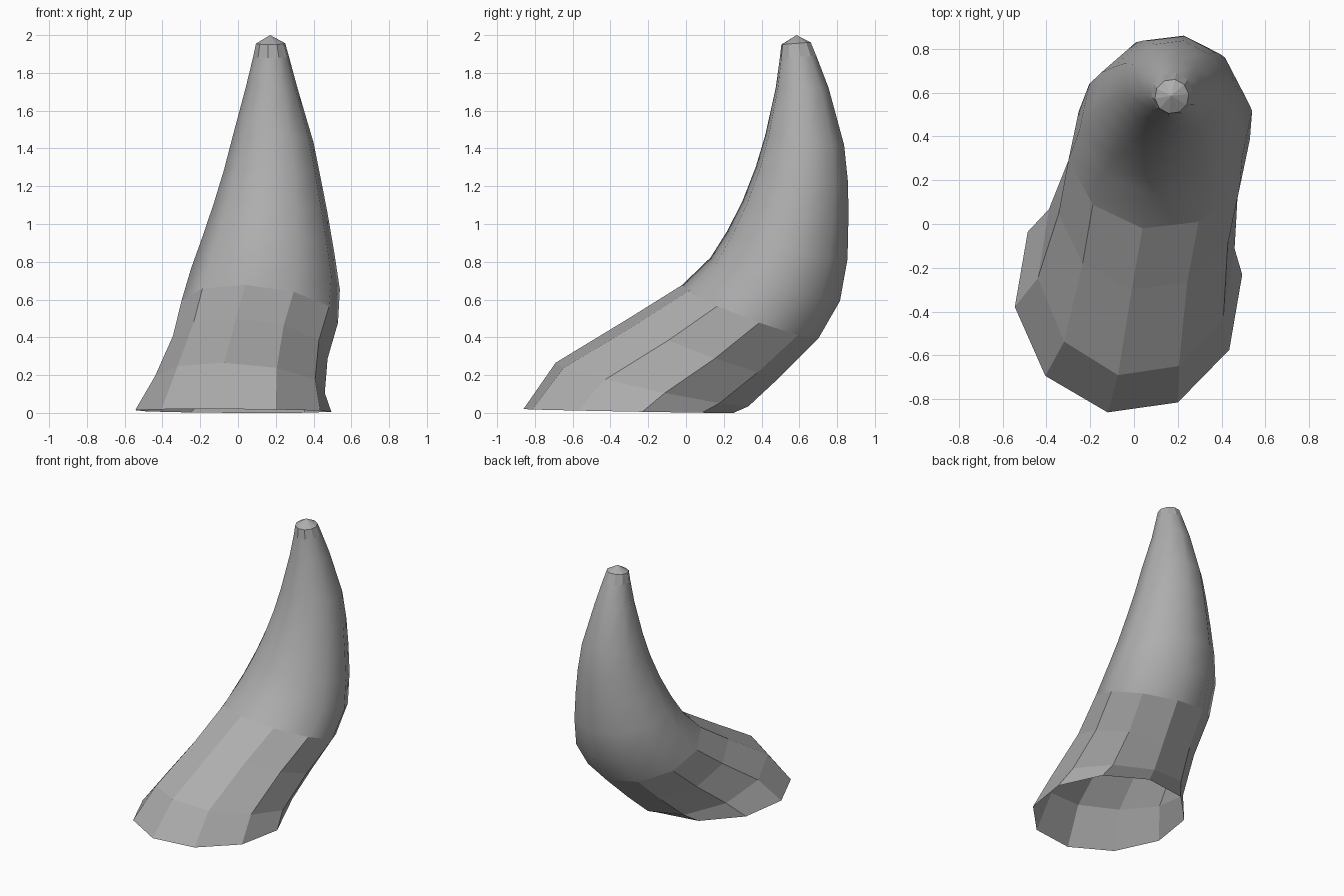
import bpy, bmesh
from math import cos, sin, radians
from mathutils import Vector

if "Cube" in bpy.data.objects:
    bpy.data.objects.remove(bpy.data.objects["Cube"])

SIDES, PHASE = 10, 7.5

# Horn sections: x left, x right, front (y, z), back (y, z), drop of the right side
RINGS = [
    (-0.545, 0.495, -0.86, 0.02, 0.25, 0.00, 0.003),
    (-0.44, 0.46, -0.69, 0.26, 0.33, 0.04, 0.03),
    (-0.345, 0.475, -0.30, 0.495, 0.50, 0.20, 0.04),
    (-0.30, 0.53, -0.02, 0.67, 0.70, 0.40, 0.04),
    (-0.25, 0.54, 0.13, 0.815, 0.815, 0.60, 0.04),
    (-0.19, 0.51, 0.22, 0.96, 0.855, 0.82, 0.03),
    (-0.13, 0.475, 0.30, 1.12, 0.86, 1.04, 0.02),
    (-0.075, 0.44, 0.37, 1.30, 0.858, 1.22, 0.02),
    (-0.03, 0.40, 0.42, 1.47, 0.837, 1.42, 0.01),
    (0.04, 0.315, 0.475, 1.72, 0.755, 1.72, 0.0),
    (0.08, 0.27, 0.497, 1.88, 0.69, 1.89, 0.0),
    (0.095, 0.25, 0.505, 1.95, 0.66, 1.962, 0.0),
]
TIP = (0.17, 0.585, 2.0)

bm = bmesh.new()


def add_ring(x0, x1, yf, zf, yb, zb, drop):
    centre = Vector(((x0 + x1) / 2, (yf + yb) / 2, (zf + zb) / 2))
    u = Vector(((x1 - x0) / 2, 0, -drop)) / 0.993
    v = Vector((0, (yb - yf) / 2, (zb - zf) / 2)) / 0.983
    angles = [radians(PHASE + 360 * i / SIDES) for i in range(SIDES)]
    return [bm.verts.new(centre + u * cos(a) + v * sin(a)) for a in angles]


# Curved body: flat-faced base, smooth shaft, flat band near the tip; underside open
loops = [add_ring(*r) for r in RINGS]
for k, (lo, hi) in enumerate(zip(loops, loops[1:])):
    for i in range(SIDES):
        j = (i + 1) % SIDES
        face = bm.faces.new((lo[i], lo[j], hi[j], hi[i]))
        face.smooth = 3 <= k < len(loops) - 2

# Low pointed cap
tip = bm.verts.new(TIP)
for i in range(SIDES):
    bm.faces.new((loops[-1][i], loops[-1][(i + 1) % SIDES], tip))

mesh = bpy.data.meshes.new("horn")
bm.to_mesh(mesh)
bm.free()
horn = bpy.data.objects.new("horn", mesh)
bpy.context.collection.objects.link(horn)

# Dark grey surface
grey = bpy.data.materials.new("dark_grey")
grey.diffuse_color = (0.42, 0.42, 0.42, 1)
grey.use_nodes = True
grey.node_tree.nodes["Principled BSDF"].inputs["Base Color"].default_value = grey.diffuse_color
mesh.materials.append(grey)
